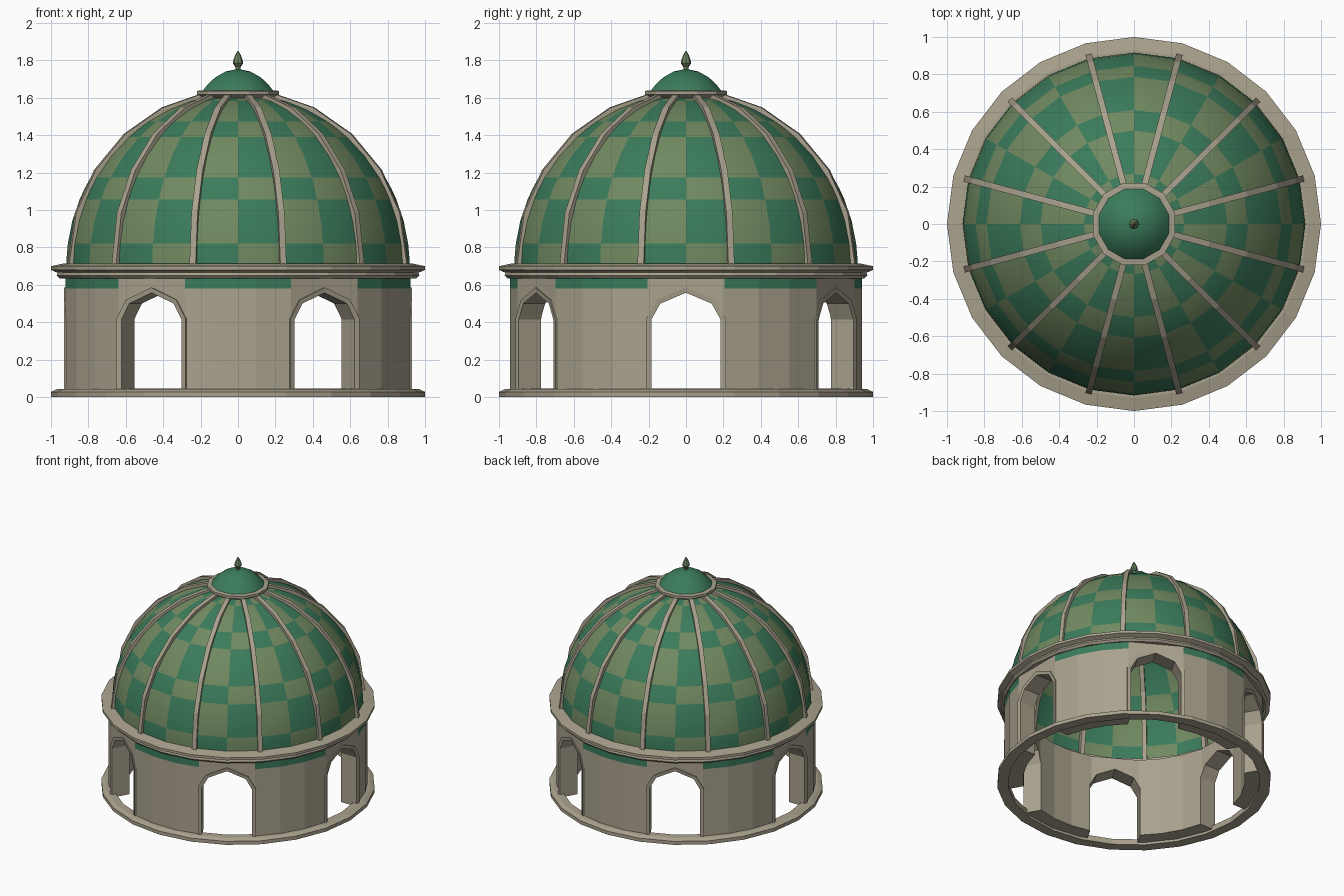
import bpy, bmesh, math
from math import sin, cos, radians, pi
from mathutils import Matrix

if "Cube" in bpy.data.objects:
    bpy.data.objects.remove(bpy.data.objects["Cube"])


def material(name, rgb):
    m = bpy.data.materials.new(name)
    m.use_nodes = True
    m.diffuse_color = (*rgb, 1)
    bsdf = next(n for n in m.node_tree.nodes if n.type == "BSDF_PRINCIPLED")
    bsdf.inputs["Base Color"].default_value = (*rgb, 1)
    return m


STONE = material("warm_stone", (0.40, 0.36, 0.27))
GREEN = material("dome_green", (0.043, 0.20, 0.105))
OLIVE = material("olive_tile", (0.165, 0.25, 0.118))


def make(name, bm, mats, smooth=None):
    bmesh.ops.recalc_face_normals(bm, faces=bm.faces)
    me = bpy.data.meshes.new(name)
    bm.to_mesh(me)
    bm.free()
    for m in mats:
        me.materials.append(m)
    ob = bpy.data.objects.new(name, me)
    bpy.context.collection.objects.link(ob)
    if smooth:
        bpy.ops.object.select_all(action="DESELECT")
        ob.select_set(True)
        bpy.context.view_layer.objects.active = ob
        bpy.ops.object.shade_smooth_by_angle(angle=radians(smooth))
    return ob


def revolve(bm, profile, angles, closed=False):
    """Sweep (radius, height) points round z through the given angles."""
    rows = []
    for r, z in profile:
        if r == 0:
            rows.append([bm.verts.new((0, 0, z))] * len(angles))
        else:
            rows.append([bm.verts.new((r * cos(a), r * sin(a), z)) for a in angles])
    pairs = list(zip(rows, rows[1:])) + ([(rows[-1], rows[0])] if closed else [])
    for lo, hi in pairs:
        for i in range(len(angles)):
            j = (i + 1) % len(angles)
            bm.faces.new(dict.fromkeys((lo[i], lo[j], hi[j], hi[i])))


def ring_angles(n, start=0):
    return [radians(start) + 2 * pi * i / n for i in range(n)]


def lathe(name, profile, n, mat, closed=False, start=0, smooth=None):
    bm = bmesh.new()
    revolve(bm, profile, ring_angles(n, start), closed)
    return make(name, bm, [mat], smooth)


# Arch outlines, from left foot over the point to right foot
def arch(foot, half):
    return [(-x, z) for x, z in [(half[0][0], foot)] + half] + \
           [(x, z) for x, z in half[-2::-1] + [(half[0][0], foot)]]


OPENING = arch(0.04, [(0.185, 0.415), (0.137, 0.50), (0, 0.558)])
SURROUND = arch(0.04, [(0.213, 0.42), (0.155, 0.52), (0, 0.586)])


def place(bm, d, pts, turn):
    rot = Matrix.Rotation(turn, 4, "Z")
    return [bm.verts.new(rot @ bm_vec) for bm_vec in
            (Matrix.Translation((d, y, z)).translation for y, z in pts)]


# Drum wall with six flat arch bays and faceted walls between them
offsets = (-24.17, -12.5, 12.5, 24.17)
wall_angles = [radians(60 * k + o) for k in range(6) for o in offsets]
bm = bmesh.new()
revolve(bm, [(0.945, 0.02), (0.945, 0.58), (0.945, 0.65), (0.81, 0.65), (0.81, 0.02)],
        wall_angles, True)
for f in bm.faces:
    c = f.calc_center_median()
    from_bay = abs((math.degrees(math.atan2(c.y, c.x)) + 30) % 60 - 30)
    if c.xy.length > 0.9 and 0.58 < c.z < 0.645 and from_bay > 12.5:
        f.material_index = 1
wall = make("drum_wall", bm, [STONE, GREEN])

# Openings cut through the wall
bm = bmesh.new()
for k in range(6):
    feet_down = [(y, -0.1 if z < 0.1 else z) for y, z in OPENING]
    a = place(bm, 0.7, feet_down, k * pi / 3)
    b = place(bm, 1.1, feet_down, k * pi / 3)
    bm.faces.new(a)
    bm.faces.new(b)
    for i in range(len(a)):
        j = (i + 1) % len(a)
        bm.faces.new((a[i], a[j], b[j], b[i]))
cutter = make("arch_cutter", bm, [STONE])
cutter.hide_render = True
mod = wall.modifiers.new("openings", "BOOLEAN")
mod.operation, mod.solver, mod.object = "DIFFERENCE", "EXACT", cutter
bpy.context.view_layer.objects.active = wall
bpy.ops.object.modifier_apply(modifier="openings")
bpy.data.objects.remove(cutter)

# Thin raised surround round each arch
bm = bmesh.new()
for k in range(6):
    loops = [place(bm, d, pts, k * pi / 3) for d, pts in
             ((0.915, SURROUND), (0.930, SURROUND), (0.926, OPENING), (0.915, OPENING))]
    for lo, hi in zip(loops, loops[1:] + loops[:1]):
        for i in range(len(lo) - 1):
            bm.faces.new((lo[i], lo[i + 1], hi[i + 1], hi[i]))
make("arch_surrounds", bm, [STONE])

# Base ring and cornice
lathe("base_ring", [(0.92, 0), (1, 0), (1, 0.028), (0.97, 0.042), (0.92, 0.045)], 24, STONE, True)
lathe("cornice", [(0.90, 0.635), (0.955, 0.635), (0.97, 0.65), (0.965, 0.665), (1, 0.68),
                  (1, 0.70), (0.93, 0.715), (0.90, 0.715)], 24, STONE, True)

# Chequered dome shell
CENTRE, RADIUS = 0.705, 0.917
rows = [-1, 7.2, 22.6, 30.8, 48.3, 57, 73, 90]
elevations = []
for lo, hi in zip(rows, rows[1:]):
    elevations += [lo, (lo + hi) / 2]
profile = [(RADIUS * cos(radians(e)), CENTRE + RADIUS * sin(radians(e))) for e in elevations]
bm = bmesh.new()
revolve(bm, profile + [(0, CENTRE + RADIUS)], ring_angles(24))
for f in bm.faces:
    c = f.calc_center_median()
    column = math.floor(math.degrees(math.atan2(c.y, c.x)) / 15)
    height = math.degrees(math.atan2(c.z - CENTRE, c.xy.length))
    row = sum(height > e for e in rows[1:])
    f.material_index = 1 if (column + row) % 2 == 0 else 0
make("dome", bm, [GREEN, OLIVE], 40)

# Twelve ribs
bm = bmesh.new()
for k in range(12):
    turn = Matrix.Rotation(radians(15 + 30 * k), 4, "Z")
    sections = []
    for step in range(6):
        e = radians(2 + 15.4 * step if step else -1)
        corners = [(r * cos(e), y, CENTRE + r * sin(e))
                   for r, y in ((0.89, -0.017), (0.942, -0.017), (0.942, 0.017), (0.89, 0.017))]
        sections.append([bm.verts.new(turn @ Matrix.Translation(p).translation) for p in corners])
    for lo, hi in zip(sections, sections[1:]):
        for i in range(4):
            j = (i + 1) % 4
            bm.faces.new((lo[i], lo[j], hi[j], hi[i]))
    bm.faces.new(sections[0])
    bm.faces.new(sections[-1])
make("dome_ribs", bm, [STONE])

# Crown ring, cap and finial
lathe("crown_ring", [(0.17, 1.595), (0.20, 1.60), (0.228, 1.617), (0.228, 1.637), (0.17, 1.642)],
      12, STONE, True, 15)
lathe("crown_cap", [(0.195, 1.638), (0.165, 1.675), (0.125, 1.71), (0.07, 1.74), (0, 1.755)],
      12, GREEN, False, 15, 50)
lathe("finial", [(0.014, 1.745), (0.014, 1.765), (0.028, 1.785), (0.024, 1.805), (0.012, 1.835),
                 (0, 1.853)], 8, OLIVE)
